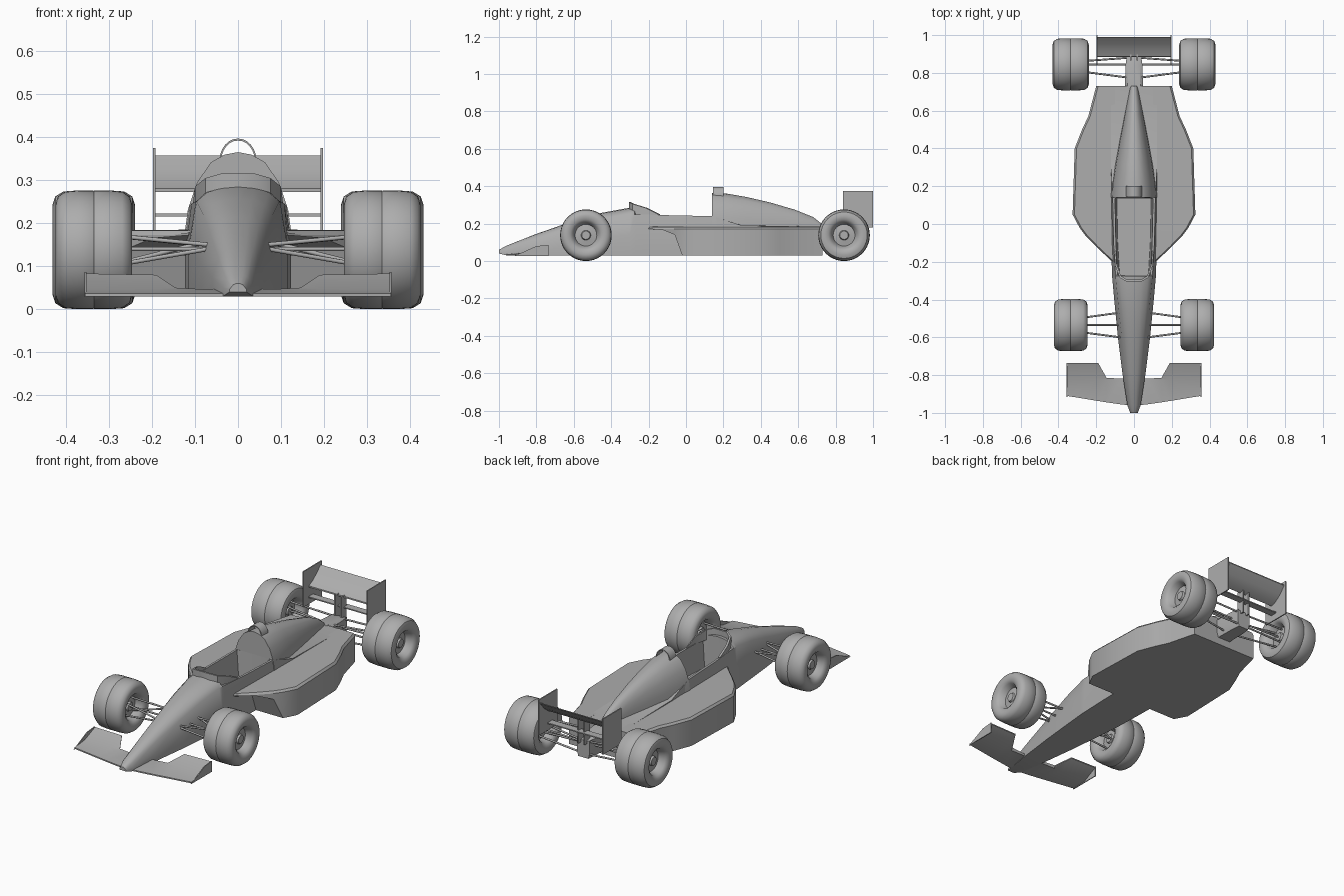
import bpy, bmesh, math
from mathutils import Vector

cube = bpy.data.objects.get("Cube")
if cube:
    bpy.data.objects.remove(cube, do_unlink=True)

grey = bpy.data.materials.new("plain grey")
grey.use_nodes = True
grey.diffuse_color = (0.42, 0.42, 0.42, 1)
grey.node_tree.nodes["Principled BSDF"].inputs["Base Color"].default_value = (0.42, 0.42, 0.42, 1)


def finish(name, bm, angle=35):
    bmesh.ops.remove_doubles(bm, verts=bm.verts, dist=0.0002)
    bmesh.ops.recalc_face_normals(bm, faces=bm.faces)
    mesh = bpy.data.meshes.new(name)
    bm.to_mesh(mesh)
    bm.free()
    mesh.materials.append(grey)
    obj = bpy.data.objects.new(name, mesh)
    bpy.context.collection.objects.link(obj)
    bpy.ops.object.select_all(action='DESELECT')
    obj.select_set(True)
    bpy.context.view_layer.objects.active = obj
    bpy.ops.object.shade_smooth_by_angle(angle=math.radians(angle))
    return obj


def loft(name, rings, angle=35, caps=True):
    """Skin a list of closed rings, capping both ends."""
    bm = bmesh.new()
    rows = [[bm.verts.new(p) for p in ring] for ring in rings]
    n = len(rows[0])
    for a, b in zip(rows, rows[1:]):
        for i in range(n):
            j = (i + 1) % n
            bm.faces.new((a[i], a[j], b[j], b[i]))
    if caps:
        bm.faces.new(rows[0])
        bm.faces.new(rows[-1])
    return finish(name, bm, angle)


def full_ring(y, half):
    """Mirror a half section that starts and ends on the centre line."""
    return [(x, y, z) for x, z in half] + [(-x, y, z) for x, z in half[-2:0:-1]]


def box(name, x, y, z):
    ring = lambda h: [(x[0], y[0], h), (x[1], y[0], h), (x[1], y[1], h), (x[0], y[1], h)]
    return loft(name, [ring(z[0]), ring(z[1])])


def rod(name, a, b, r=0.005, sides=8):
    a, b = Vector(a), Vector(b)
    q = (b - a).to_track_quat('Z', 'Y')
    ring = [q @ Vector((r * math.cos(t), r * math.sin(t), 0))
            for t in (2 * math.pi * i / sides for i in range(sides))]
    return loft(name, [[a + p for p in ring], [b + p for p in ring]], 50)


# Tub: solid nose, open cockpit, then a flat engine deck
def solid(y, wt, wb, ze, zt, zb=0.03):
    rise = zt - ze
    return full_ring(y, [(0, zb), (wb, zb), (wb, (zb + ze) / 2), (wt, ze),
                         (wt * 0.75, ze + rise * 0.6), (wt * 0.4, ze + rise * 0.9), (0, zt)])


def hollow(y, wt, wb, ze):
    return full_ring(y, [(0, 0.03), (wb, 0.03), (wb, (0.03 + ze) / 2), (wt, ze),
                         (wt - 0.012, ze), (wt - 0.022, 0.1), (0, 0.1)])


loft("tub", [
    solid(-1.0, 0.015, 0.02, 0.052, 0.06, 0.04),
    solid(-0.96, 0.027, 0.035, 0.07, 0.082),
    solid(-0.8, 0.045, 0.06, 0.118, 0.145),
    solid(-0.6, 0.065, 0.085, 0.178, 0.215),
    solid(-0.45, 0.081, 0.1, 0.22, 0.258),
    solid(-0.3, 0.096, 0.114, 0.25, 0.285),
    solid(-0.275, 0.098, 0.116, 0.25, 0.287),
    hollow(-0.27, 0.098, 0.116, 0.25),
    hollow(-0.1, 0.108, 0.122, 0.245),
    hollow(0.135, 0.113, 0.126, 0.24),
    solid(0.14, 0.113, 0.126, 0.24, 0.241),
    solid(0.3, 0.122, 0.126, 0.19, 0.191),
    solid(0.73, 0.122, 0.126, 0.183, 0.184),
])

# Windscreen lip wrapping round the front of the cockpit
path = [(0.104, -0.15, 0.243, 0.25), (0.1, -0.22, 0.245, 0.285), (0.075, -0.285, 0.25, 0.305),
        (0.04, -0.305, 0.27, 0.315)]
path += [(-x, y, a, b) for x, y, a, b in reversed(path)]
loft("windscreen", [[(x, y, a), (x, y, b), (x * 0.92, y + 0.01, b), (x * 0.92, y + 0.01, a)]
                    for x, y, a, b in path])

# Engine cover
bell = [(1, 0), (0.93, 0.32), (0.76, 0.64), (0.5, 0.88), (0.25, 0.97), (0, 1)]
cover = [(0.14, 0.125, 0.365), (0.22, 0.117, 0.36), (0.32, 0.1, 0.343), (0.45, 0.076, 0.313),
         (0.58, 0.05, 0.275), (0.68, 0.03, 0.235), (0.73, 0.02, 0.195)]
loft("engine_cover", [full_ring(y, [(0, 0.17)] + [(w * u, 0.17 + (top - 0.17) * v) for u, v in bell])
                      for y, w, top in cover], 40)

# Thin arched hoop above the cover
arc = [math.pi * i / 12 for i in range(13)]
loft("roll_hoop", [[(r * math.cos(t), y, 0.345 + r * 1.2 * math.sin(t)) for r, y in
                    ((0.043, 0.145), (0.043, 0.2), (0.039, 0.2), (0.039, 0.145))] for t in arc])

# Gearbox
loft("gearbox", [full_ring(y, [(0, 0.07), (w * 0.8, 0.07), (w, 0.1), (w, 0.17), (w * 0.7, h), (0, h)])
                 for y, w, h in ((0.72, 0.048, 0.185), (0.84, 0.045, 0.18), (0.89, 0.038, 0.165))])

# Rear wing
blade = [(0.888, 0.272, 0.28), (0.92, 0.285, 0.296), (0.955, 0.312, 0.322), (0.99, 0.352, 0.357)]
section = [(y, lo) for y, lo, hi in blade] + [(y, hi) for y, lo, hi in reversed(blade)]
loft("rear_wing", [[(x, y, z) for y, z in section] for x in (-0.195, 0.195)])
box("rear_wing_beam", (-0.195, 0.195), (0.885, 0.925), (0.216, 0.222))

pod = [(-0.2, 0.115, 0.178), (-0.12, 0.2, 0.165), (-0.06, 0.258, 0.14), (-0.02, 0.288, 0.03),
       (0.05, 0.325, 0.03), (0.4, 0.314, 0.03), (0.5, 0.275, 0.03), (0.57, 0.242, 0.03), (0.73, 0.2, 0.03)]
front_wing = [(0.02, -0.96, -0.82, 0.046), (0.07, -0.955, -0.818, 0.046),
              (0.145, -0.944, -0.815, 0.05), (0.19, -0.937, -0.735, 0.08), (0.355, -0.91, -0.735, 0.083)]

# Tyre and rim profile: radius and offset from the wheel middle, outer side first
tyre = [(0.0, 0.06), (0.022, 0.06), (0.026, 0.05), (0.058, 0.045), (0.07, 0.078), (0.084, 0.088),
        (0.105, 0.092), (0.124, 0.086), (0.1355, 0.068), (0.138, 0.035), (0.138, 0.002), (0.1365, 0)]
tyre += [(r, -x) for r, x in reversed(tyre[:-1])]


def wheel(name, side, x, y, width):
    bm = bmesh.new()
    pts = [bm.verts.new((side * (x + o * width), y, 0.138 + r)) for r, o in tyre]
    edges = [bm.edges.new(pair) for pair in zip(pts, pts[1:])]
    bmesh.ops.spin(bm, geom=pts + edges, cent=(0, y, 0.138), axis=(1, 0, 0),
                   angle=2 * math.pi, steps=40, use_merge=True)
    finish(name, bm, 40)


for side, word in ((1, "left"), (-1, "right")):
    # Sidepod with an undercut inlet at the front
    loft(word + "_sidepod", [[(side * 0.1, y, zb), (side * xo, y, zb), (side * xo, y, 0.172),
                              (side * (xo - 0.01), y, 0.183), (side * 0.1, y, 0.185)]
                             for y, xo, zb in pod], 30)
    # Front wing with raised flap and triangular end plate
    loft(word + "_front_wing", [[(side * x, a, 0.03), (side * x, -0.82, 0.034), (side * x, b, zt - 0.006),
                                 (side * x, b, zt), (side * x, -0.825, 0.047), (side * x, a, 0.037)]
                                for x, a, b, zt in front_wing])
    loft(word + "_front_end_plate", [[(side * x, -0.915, 0.028), (side * x, -0.735, 0.028),
                                      (side * x, -0.735, 0.086), (side * x, -0.8, 0.08)]
                                     for x in (0.352, 0.357)])
    # Rear wing end plate and post
    box(word + "_rear_end_plate", sorted((side * 0.192, side * 0.198)), (0.84, 1.0), (0.18, 0.375))
    box(word + "_wing_post", sorted((side * 0.014, side * 0.022)), (0.865, 0.91), (0.15, 0.285))
    # Wheels
    wheel(word + "_front_wheel", side, 0.335, -0.535, 0.97)
    wheel(word + "_rear_wheel", side, 0.335, 0.845, 1.04)
    # Suspension arms: inner y, outer y, inner x, and heights
    for i, (yi, yo, xi, zi, zo) in enumerate((
            (-0.47, -0.5, 0.08, 0.15, 0.172), (-0.6, -0.57, 0.07, 0.15, 0.172),
            (-0.535, -0.535, 0.07, 0.14, 0.14), (-0.47, -0.5, 0.08, 0.155, 0.1),
            (-0.6, -0.57, 0.07, 0.14, 0.1), (0.775, 0.81, 0.03, 0.17, 0.18),
            (0.88, 0.86, 0.03, 0.16, 0.18), (0.845, 0.845, 0.03, 0.13, 0.138),
            (0.775, 0.81, 0.03, 0.09, 0.1), (0.88, 0.86, 0.03, 0.09, 0.1))):
        rod(f"{word}_suspension_arm_{i + 1}", (side * xi, yi, zi), (side * 0.3, yo, zo))
